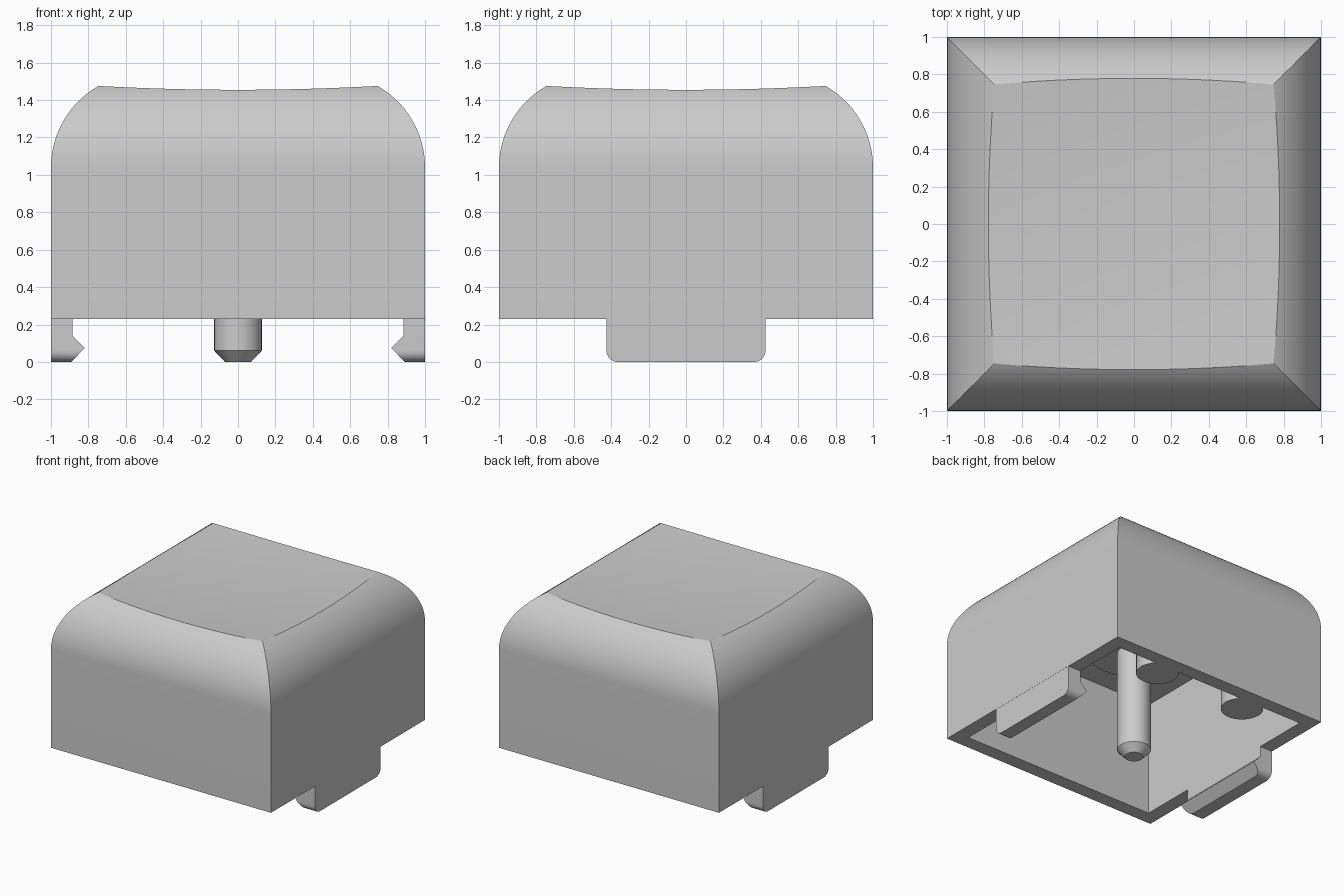
import bpy, bmesh
from math import sin, cos, pi
from mathutils import Vector

if "Cube" in bpy.data.objects:
    bpy.data.objects.remove(bpy.data.objects["Cube"])

BASE = 0.23      # height of the shell's lower rim
INNER = 0.885    # half width of the hollow
ROOF = 1.17      # underside of the top

grey = bpy.data.materials.new("light_grey")
grey.use_nodes = True
grey.diffuse_color = (0.6, 0.6, 0.6, 1)
grey.node_tree.nodes["Principled BSDF"].inputs["Base Color"].default_value = grey.diffuse_color


def finish(name, bm):
    bmesh.ops.recalc_face_normals(bm, faces=bm.faces)
    mesh = bpy.data.meshes.new(name)
    bm.to_mesh(mesh)
    bm.free()
    mesh.materials.append(grey)
    obj = bpy.data.objects.new(name, mesh)
    bpy.context.collection.objects.link(obj)
    return obj


def activate(obj):
    bpy.ops.object.select_all(action='DESELECT')
    obj.select_set(True)
    bpy.context.view_layer.objects.active = obj


def combine(obj, cutter, operation):
    mod = obj.modifiers.new("cut", 'BOOLEAN')
    mod.operation, mod.solver, mod.object = operation, 'EXACT', cutter
    activate(obj)
    bpy.ops.object.modifier_apply(modifier=mod.name)
    bpy.data.objects.remove(cutter)


def smooth(obj):
    activate(obj)
    bpy.ops.object.shade_smooth_by_angle(angle=pi / 6)


def loft(name, rings):
    """Skin a stack of point loops and cap both ends."""
    bm = bmesh.new()
    loops = [[bm.verts.new(p) for p in ring] for ring in rings]
    n = len(loops[0])
    for a, b in zip(loops, loops[1:]):
        for i in range(n):
            j = (i + 1) % n
            bm.faces.new((a[i], a[j], b[j], b[i]))
    bm.faces.new(loops[0])
    bm.faces.new(loops[-1])
    return finish(name, bm)


def square(w, z):
    return [(-w, -w, z), (w, -w, z), (w, w, z), (-w, w, z)]


def circle(x, y, r, z, n=40):
    return [(x + r * cos(2 * pi * i / n), y + r * sin(2 * pi * i / n), z) for i in range(n)]


# Shell: square sides curving inward to the top
rings = [square(1, BASE)]
for i in range(25):
    a = i / 24 * pi * 0.46
    rings.append(square(0.5 + 0.5 * cos(a), 1.04 + 0.5 * sin(a)))
shell = loft("shell", rings)

# Shallow spherical dish in the top
bm = bmesh.new()
bmesh.ops.create_grid(bm, x_segments=32, y_segments=32, size=1.2)
for v in bm.verts:
    v.co.z = 1.43 + 0.041 * (v.co.x ** 2 + v.co.y ** 2)
top = bmesh.ops.extrude_face_region(bm, geom=bm.faces[:])
for v in top["geom"]:
    if isinstance(v, bmesh.types.BMVert):
        v.co.z = 2
combine(shell, finish("dish_cutter", bm), 'DIFFERENCE')

# Hollow underside
combine(shell, loft("hollow_cutter", [square(INNER, 0), square(INNER, ROOF)]), 'DIFFERENCE')
smooth(shell)

# Central post with a chamfered tip, and the collar at its root
post = loft("centre_post", [circle(0, 0, r, z) for r, z in
                            ((0.07, 0), (0.127, 0.06), (0.127, ROOF + 0.02))])
smooth(post)
collar = loft("post_collar", [circle(0, 0, 0.35, z) for z in (0.9, ROOF + 0.02)])
smooth(collar)

# Round bosses along the back wall, and clip tabs on both sides
hook = [(0.999, BASE + 0.01), (INNER, BASE + 0.01), (INNER, 0.14),
        (0.82, 0.075), (0.89, 0), (0.999, 0)]
for side, word in ((1, "left"), (-1, "right")):
    boss = loft(word + "_boss", [circle(side * 0.416, 0.77, 0.16, z)
                                 for z in (BASE + 0.001, ROOF + 0.02)])
    smooth(boss)

    tab = loft(word + "_clip", [[(side * x, y, z) for x, z in hook] for y in (-0.425, 0.425)])
    outline = [(0.425, 0.5), (-0.425, 0.5)]
    for cy, start in ((-0.365, pi), (0.365, 1.5 * pi)):
        for i in range(9):
            a = start + i / 8 * pi / 2
            outline.append((cy + 0.06 * cos(a), 0.06 + 0.06 * sin(a)))
    trim = loft("clip_trim", [[(side * x, y, z) for y, z in outline] for x in (0.7, 1.2)])
    combine(tab, trim, 'INTERSECT')
    smooth(tab)
